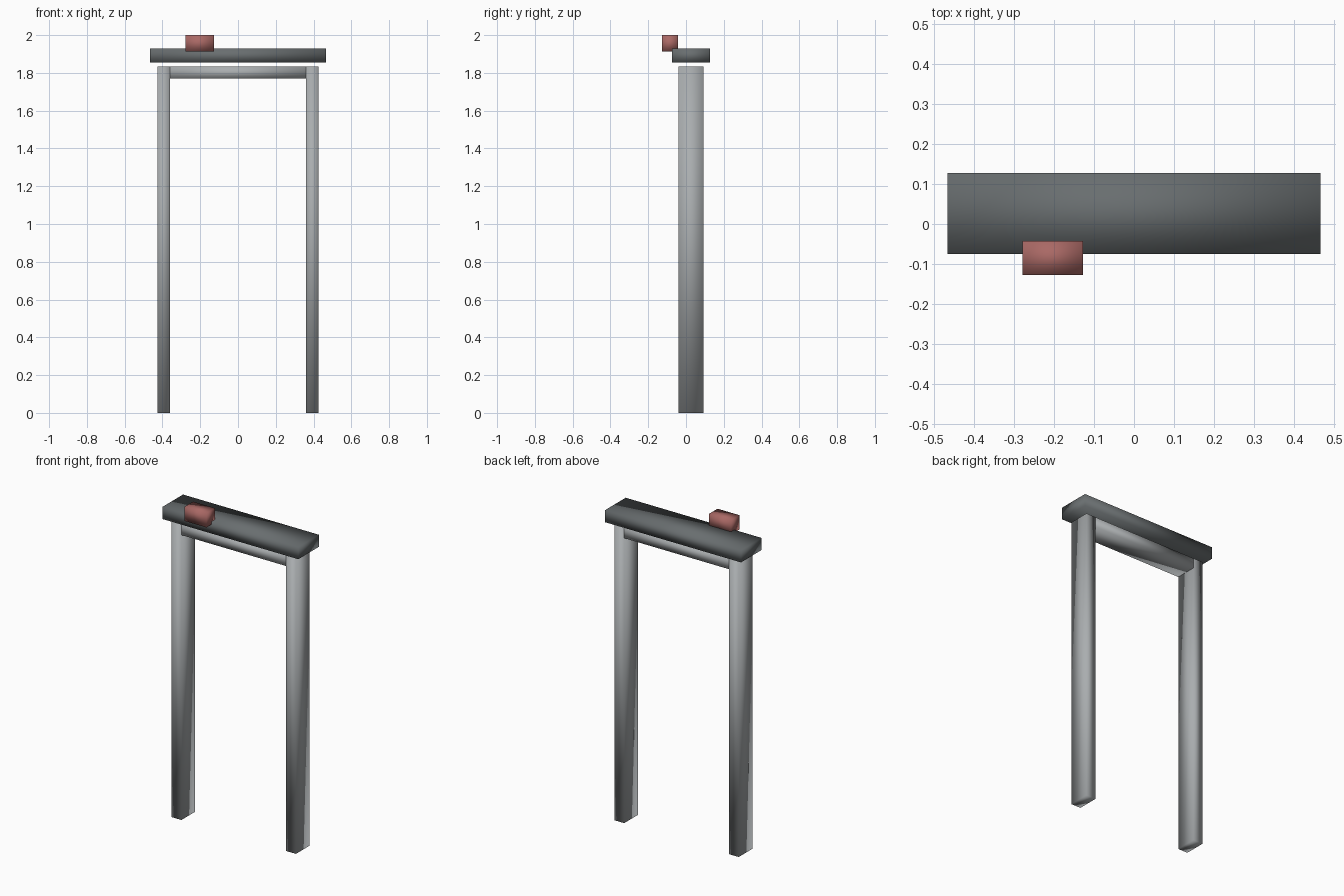
import bpy
from mathutils import Vector

if "Cube" in bpy.data.objects:
    bpy.data.objects.remove(bpy.data.objects["Cube"], do_unlink=True)


def make_material(name, rgb):
    mat = bpy.data.materials.new(name)
    mat.use_nodes = True
    colour = (*rgb, 1.0)
    mat.diffuse_color = colour
    mat.node_tree.nodes["Principled BSDF"].inputs["Base Color"].default_value = colour
    return mat


def box(name, low, high, mat):
    """Softly shaded box spanning two opposite corners."""
    low, high = Vector(low), Vector(high)
    bpy.ops.mesh.primitive_cube_add(size=1, location=(low + high) / 2)
    obj = bpy.context.object
    obj.name = name
    obj.scale = high - low
    bpy.ops.object.transform_apply(location=False, rotation=False, scale=True)
    bpy.ops.object.shade_smooth()
    obj.data.materials.append(mat)
    return obj


light_grey = make_material("light grey", (0.40, 0.42, 0.43))
dark_grey = make_material("dark grey", (0.14, 0.155, 0.16))
dull_red = make_material("dull red", (0.40, 0.14, 0.13))

# Frame: two posts joined by a lintel
OUTER, INNER = 0.427, 0.36
FRONT, BACK, TOP = -0.041, 0.092, 1.833
box("left_post", (INNER, FRONT, 0), (OUTER, BACK, TOP), light_grey)
box("right_post", (-OUTER, FRONT, 0), (-INNER, BACK, TOP), light_grey)
box("lintel", (-INNER, FRONT, 1.77), (INNER, BACK, TOP), light_grey)

# Header slab floating just above the frame
box("header_slab", (-0.467, -0.075, 1.854), (0.467, 0.127, 1.929), dark_grey)

# Small block overhanging the front edge of the slab
box("red_block", (-0.279, -0.127, 1.912), (-0.128, -0.043, 2.0), dull_red)
